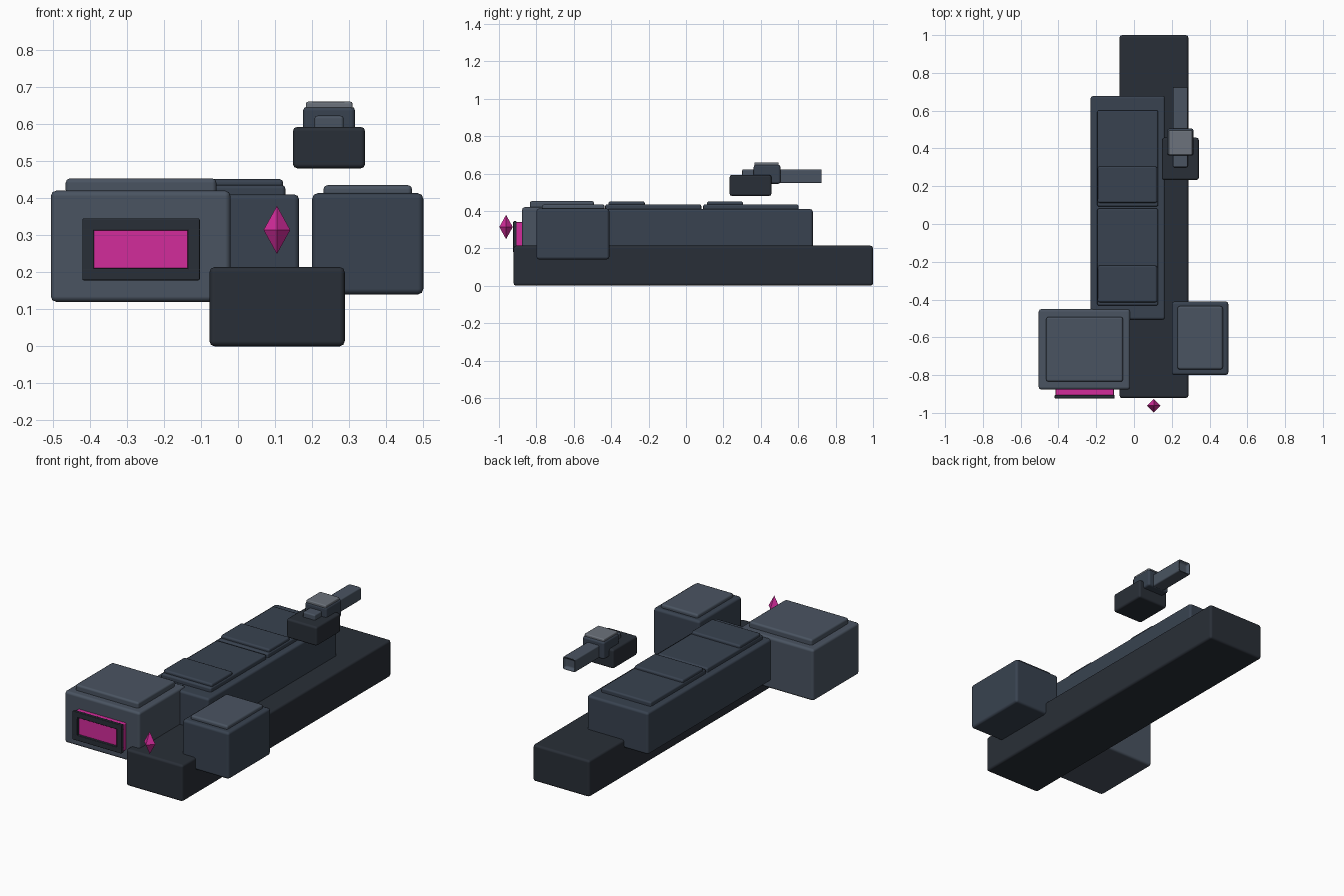
import bpy, bmesh
from mathutils import Vector

if "Cube" in bpy.data.objects:
    bpy.data.objects.remove(bpy.data.objects["Cube"])


def material(name, rgb):
    m = bpy.data.materials.new(name)
    m.diffuse_color = (*rgb, 1)
    m.use_nodes = True
    m.node_tree.nodes["Principled BSDF"].inputs["Base Color"].default_value = m.diffuse_color
    return m


DARK = material("dark_hull", (0.022, 0.028, 0.038))
MID = material("mid_hull", (0.040, 0.055, 0.080))
LIGHT = material("light_hull", (0.068, 0.088, 0.120))
PALE = material("pale_cap", (0.15, 0.17, 0.20))
GLOW = material("magenta_glow", (0.65, 0.025, 0.33))


def finish(name, bm, mat):
    bmesh.ops.recalc_face_normals(bm, faces=bm.faces[:])
    mesh = bpy.data.meshes.new(name)
    bm.to_mesh(mesh)
    bm.free()
    mesh.materials.append(mat)
    obj = bpy.data.objects.new(name, mesh)
    bpy.context.collection.objects.link(obj)
    return obj


def box(name, x, y, z, mat, bevel=0.012, muzzle=False):
    """Bevelled block given by its (min, max) range on each axis."""
    lo, hi = Vector((x[0], y[0], z[0])), Vector((x[1], y[1], z[1]))
    bm = bmesh.new()
    bmesh.ops.create_cube(bm, size=1)
    for v in bm.verts:
        v.co = Vector((lo[i] + hi[i]) / 2 + v.co[i] * (hi[i] - lo[i]) for i in range(3))
    if muzzle:
        # Recess the +y face to make a hollow muzzle
        end = max(bm.faces, key=lambda f: f.calc_center_median().y)
        bmesh.ops.inset_region(bm, faces=[end], thickness=0.018)
        bmesh.ops.translate(bm, verts=end.verts[:], vec=(0, -0.02, 0))
    obj = finish(name, bm, mat)
    if bevel:
        mod = obj.modifiers.new("soft_edges", 'BEVEL')
        mod.width = bevel
        mod.segments = 2
        mod.limit_method = 'ANGLE'
        for p in obj.data.polygons:
            p.use_smooth = True
        mod.harden_normals = True
    return obj


# Long lower hull and offset upper hull
box("keel_hull", (-0.077, 0.288), (-0.922, 1.0), (0, 0.214), DARK, 0.014)
box("upper_hull", (-0.23, 0.165), (-0.507, 0.678), (0.165, 0.41), MID, 0.014)

# Two stepped deck plates, each with a smaller raised hatch
for i, (y0, y1, h0, h1) in enumerate([(-0.432, 0.082, -0.415, -0.22),
                                      (0.092, 0.602, 0.112, 0.305)]):
    box(f"deck_plate_{i + 1}", (-0.195, 0.128), (y0, y1), (0.40, 0.435), MID, 0.01)
    box(f"deck_hatch_{i + 1}", (-0.192, 0.122), (h0, h1), (0.425, 0.451), MID, 0.01)

# Side pods with roof plates
box("left_pod", (-0.505, -0.02), (-0.877, -0.45), (0.12, 0.42), LIGHT, 0.015)
box("left_pod_roof", (-0.465, -0.058), (-0.835, -0.492), (0.41, 0.453), LIGHT)
box("right_pod", (0.20, 0.50), (-0.80, -0.41), (0.14, 0.413), MID, 0.015)
box("right_pod_roof", (0.23, 0.47), (-0.77, -0.435), (0.405, 0.435), LIGHT)

# Glowing window with a dark surround on the left pod
box("window_glow", (-0.415, -0.107), (-0.91, -0.865), (0.182, 0.34), GLOW, 0.006)
for name, x, z in [("bottom", (-0.42, -0.103), (0.178, 0.211)),
                   ("top", (-0.42, -0.103), (0.312, 0.345)),
                   ("left", (-0.42, -0.388), (0.205, 0.318)),
                   ("right", (-0.136, -0.103), (0.205, 0.318))]:
    box(f"window_frame_{name}", x, (-0.924, -0.905), z, DARK, 0.004)

# Floating octahedral crystal at the bow
bm = bmesh.new()
c = Vector((0.105, -0.962, 0.314))
tips = [bm.verts.new(c + Vector((0, 0, s * 0.065))) for s in (-1, 1)]
ring = [bm.verts.new(c + Vector(d) * 0.036)
        for d in ((1, 0, 0), (0, 1, 0), (-1, 0, 0), (0, -1, 0))]
for tip in tips:
    for i in range(4):
        bm.faces.new((tip, ring[i], ring[(i + 1) % 4]))
finish("crystal", bm, GLOW)

# Raised turret with a barrel pointing backwards
box("turret_base", (0.148, 0.343), (0.233, 0.457), (0.48, 0.592), DARK)
box("turret_head", (0.175, 0.316), (0.362, 0.505), (0.545, 0.647), MID)
box("turret_cap", (0.183, 0.309), (0.365, 0.495), (0.64, 0.66), PALE, 0.006)
box("turret_barrel", (0.206, 0.285), (0.30, 0.73), (0.548, 0.622), LIGHT, 0.008, True)
